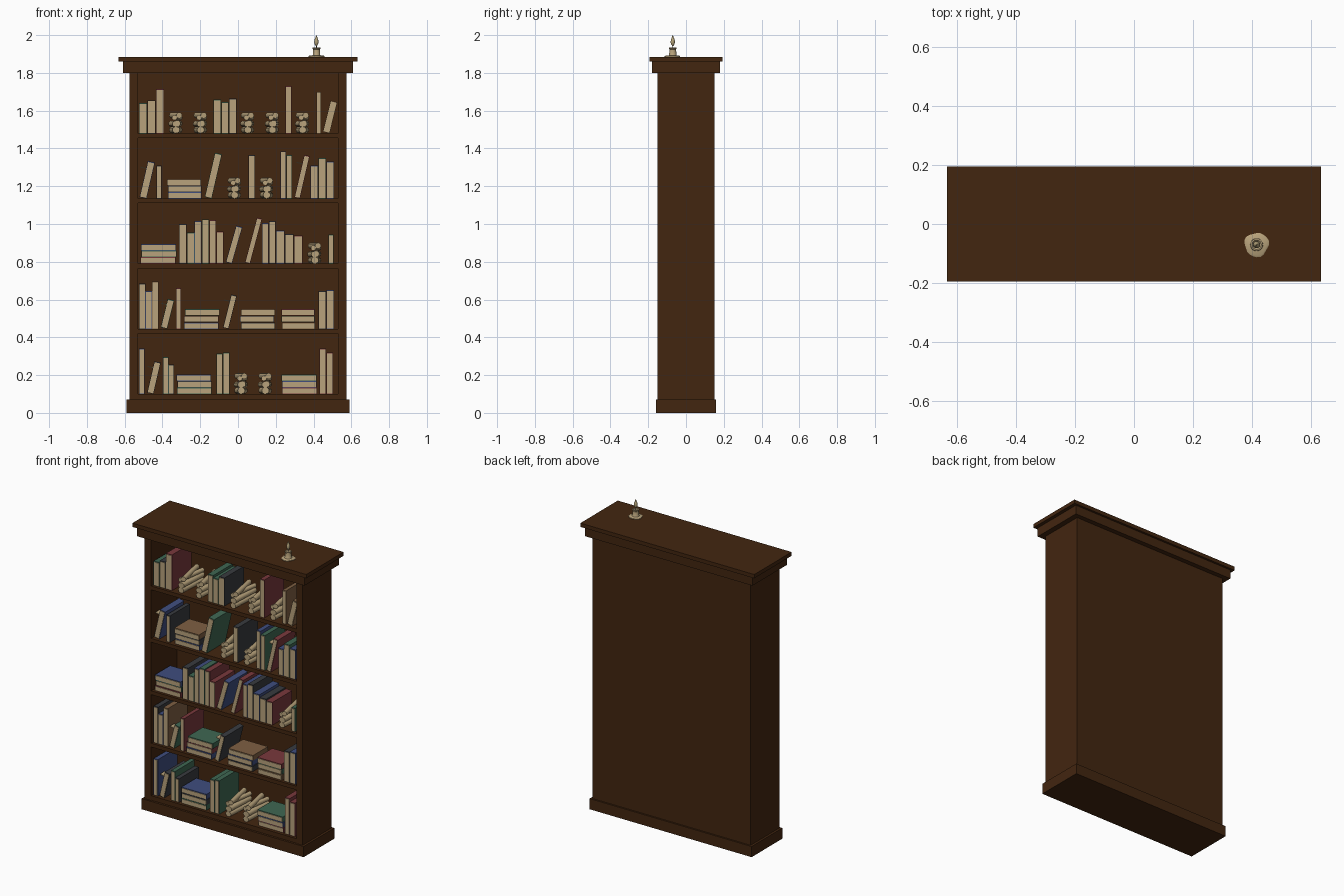
import bpy, bmesh, math, random
from mathutils import Matrix, Vector

if "Cube" in bpy.data.objects:
    bpy.data.objects.remove(bpy.data.objects["Cube"])

random.seed(4)


def material(name, rgb):
    m = bpy.data.materials.new(name)
    m.diffuse_color = (*rgb, 1)
    m.use_nodes = True
    m.node_tree.nodes["Principled BSDF"].inputs["Base Color"].default_value = m.diffuse_color
    return m


WOOD = material("dark wood", (0.055, 0.019, 0.005))
PAPER = material("old paper", (0.48, 0.365, 0.2))
FLAME = material("candle flame", (0.45, 0.36, 0.19))
COVER = {
    "r": material("red cover", (0.19, 0.04, 0.045)),
    "b": material("blue cover", (0.05, 0.075, 0.21)),
    "g": material("green cover", (0.05, 0.135, 0.085)),
    "k": material("charcoal cover", (0.04, 0.043, 0.05)),
    "t": material("tan cover", (0.21, 0.115, 0.055)),
}


def add_box(bm, lo, hi, index=0, matrix=Matrix()):
    lo, hi = Vector(lo), Vector(hi)
    made = bmesh.ops.create_cube(bm, size=1, matrix=matrix @ Matrix.Translation((lo + hi) / 2)
                                 @ Matrix.Diagonal((*(hi - lo), 1)))
    for f in {f for v in made["verts"] for f in v.link_faces}:
        f.material_index = index


def finish(bm, name, *mats):
    bmesh.ops.recalc_face_normals(bm, faces=bm.faces[:])
    me = bpy.data.meshes.new(name)
    bm.to_mesh(me)
    bm.free()
    for m in mats:
        me.materials.append(m)
    ob = bpy.data.objects.new(name, me)
    bpy.context.collection.objects.link(ob)
    return ob


def box(name, lo, hi, mat=WOOD):
    bm = bmesh.new()
    add_box(bm, lo, hi)
    return finish(bm, name, mat)


def smooth(ob):
    bpy.ops.object.select_all(action="DESELECT")
    ob.select_set(True)
    bpy.context.view_layer.objects.active = ob
    bpy.ops.object.shade_smooth_by_angle(angle=math.radians(40))


FRONT = -0.128


def book(name, matrix, w, h, depth, color, tab=False):
    """Cover with its page edges facing the front; origin at its bottom right front corner."""
    bm = bmesh.new()
    add_box(bm, (-w, 0, 0), (0, depth, h), 0, matrix)
    e = 0.0025
    add_box(bm, (-w + e, -0.003, e), (-e, 0.01, h - 2 * e), 1, matrix)
    if tab:  # loose page sticking out sideways
        add_box(bm, (-w - 0.03, 0.005, h * 0.78), (-w + 0.01, 0.05, h * 0.78 + 0.005), 1, matrix)
    return finish(bm, name, COVER[color], PAPER)


def upright(z, x0, x1, colors, *heights):
    """A run of standing books between x0 and x1."""
    w = (x1 - x0) / len(heights)
    for i, (c, h) in enumerate(zip(colors, heights)):
        book("book", Matrix.Translation((x0 + (i + 1) * w - 0.001, FRONT, z)), w - 0.002, h, 0.205, c)


def lean(z, x0, w, color, length, degrees, tab=False):
    """A book leaning to the right."""
    m = Matrix.Translation((x0 + w, FRONT, z)) @ Matrix.Rotation(math.radians(degrees), 4, "Y")
    book("leaning_book", m, w, length, 0.195, color, tab)


def stack(z, x0, x1, colors):
    """Three books lying flat."""
    for i, c in enumerate(colors):
        dx = random.uniform(-0.005, 0.005)
        m = Matrix.Translation((x1 + dx, FRONT + random.uniform(0, 0.006), z + i * 0.035))
        book("stacked_book", m, x1 - x0 - 0.01, 0.034, 0.155, c)


def scrolls(z, *xs):
    """Piles of rolled paper lying front to back."""
    for x in xs:
        bm = bmesh.new()
        for dx, dz, r, yaw in ((-0.008, 0.018, 0.018, 5), (0.012, 0.018, 0.017, -4),
                               (-0.012, 0.05, 0.016, 6), (0.014, 0.052, 0.017, -3),
                               (0.0, 0.095, 0.016, 11), (0.008, 0.083, 0.014, -8)):
            m = (Matrix.Translation((x + dx, -0.025, z + dz)) @ Matrix.Rotation(math.radians(yaw), 4, "Z")
                 @ Matrix.Rotation(math.pi / 2, 4, "X"))
            bmesh.ops.create_cone(bm, cap_ends=True, segments=12, radius1=r, radius2=r, depth=0.2, matrix=m)
        smooth(finish(bm, "scroll_pile", PAPER))


# Bookcase carcass
for s, side in ((-1, "left"), (1, "right")):
    box(side + "_side_panel", (min(s * .53, s * .575), -.15, 0), (max(s * .53, s * .575), .15, 1.81))
box("back_panel", (-.54, .125, .02), (.54, .149, 1.81))
box("plinth", (-.59, -.16, 0), (.59, .16, .07))
box("cornice", (-.61, -.18, 1.8), (.61, .18, 1.86))
box("top_board", (-.633, -.194, 1.86), (.633, .194, 1.885))
SHELF = [0.1 + 0.345 * i for i in range(5)]
for z in SHELF:
    box("shelf", (-.532, -.146, z - .025), (.532, .13, z))
box("bottom_rail", (-.532, -.146, .06), (.532, .13, .078))

# Bottom shelf
z = SHELF[0]
upright(z, -.525, -.493, "b", .24)
lean(z, -.482, .035, "k", .17, 13, True)
upright(z, -.398, -.338, "gk", .195, .155)
stack(z, -.33, -.138, "gkb")
upright(z, -.115, -.045, "gg", .215, .22)
scrolls(z, .015, .143)
stack(z, .22, .414, "rbg")
upright(z, .43, .505, "rr", .24, .22)

# Second shelf
z = SHELF[1]
upright(z, -.525, -.42, "kbt", .24, .2, .25)
lean(z, -.41, .035, "g", .155, 14, True)
upright(z, -.33, -.302, "r", .215)
stack(z, -.293, -.1, "brg")
lean(z, -.08, .03, "k", .18, 14, True)
stack(z, .003, .193, "kbt")
stack(z, .22, .405, "tgr")
upright(z, .425, .51, "kb", .2, .205)

# Third shelf
z = SHELF[2]
stack(z, -.525, -.33, "rgb")
upright(z, -.314, -.23, "kg", .21, .165)
upright(z, -.23, -.076, "bgrr", .225, .235, .23, .17)
lean(z, -.066, .034, "b", .2, 16)
lean(z, .036, .028, "r", .245, 15)
upright(z, .125, .2, "bk", .215, .225)
upright(z, .2, .342, "bkr", .175, .158, .15)
scrolls(z, .405)
upright(z, .478, .506, "g", .155)

# Fourth shelf
z = SHELF[3]
lean(z, -.522, .038, "b", .195, 13, True)
upright(z, -.432, -.404, "k", .175)
stack(z, -.385, -.197, "bkt")
lean(z, -.177, .038, "g", .24, 13)
scrolls(z, -.02, .15)
upright(z, .055, .092, "k", .23)
upright(z, .224, .288, "bg", .25, .23)
lean(z, .298, .03, "r", .23, 13, True)
upright(z, .382, .51, "bgb", .175, .215, .195)

# Top shelf
z = SHELF[4]
upright(z, -.525, -.39, "gkr", .16, .175, .235)
scrolls(z, -.33, -.2, .05, .18, .34)
upright(z, -.13, -.008, "ggk", .18, .165, .185)
upright(z, .25, .283, "r", .25)
upright(z, .414, .44, "t", .22)
lean(z, .448, .037, "t", .17, 14)


def lathe(name, profile, mat, segments=20, wobble=0.0):
    """Turned shape standing on the top board."""
    bm = bmesh.new()
    rings = []
    for r, h in profile:
        ring = []
        for i in range(segments):
            a = 2 * math.pi * i / segments
            k = r * (1 + wobble * (math.sin(3 * a) + 0.6 * math.sin(5 * a + 1)))
            ring.append(bm.verts.new((.415 + k * math.cos(a), -.07 + k * math.sin(a), h)))
        rings.append(ring)
    for a, b in zip(rings, rings[1:]):
        for i in range(segments):
            j = (i + 1) % segments
            bm.faces.new((a[i], a[j], b[j], b[i]))
    bm.faces.new(rings[0])
    bm.faces.new(rings[-1])
    smooth(finish(bm, name, mat))


# Candle on the top
lathe("wax_pool", [(.041, 1.885), (.041, 1.889), (.036, 1.892)], PAPER, wobble=0.06)
lathe("candle", [(.023, 1.89), (.019, 1.896), (.018, 1.925), (.021, 1.928), (.021, 1.934),
                 (.016, 1.935), (.012, 1.931)], PAPER)
lathe("wick", [(.002, 1.93), (.002, 1.95)], COVER["k"], 6)
lathe("flame", [(.003, 1.943), (.009, 1.952), (.012, 1.963), (.009, 1.978), (.004, 1.991), (.0005, 2.0)], FLAME, 12)
